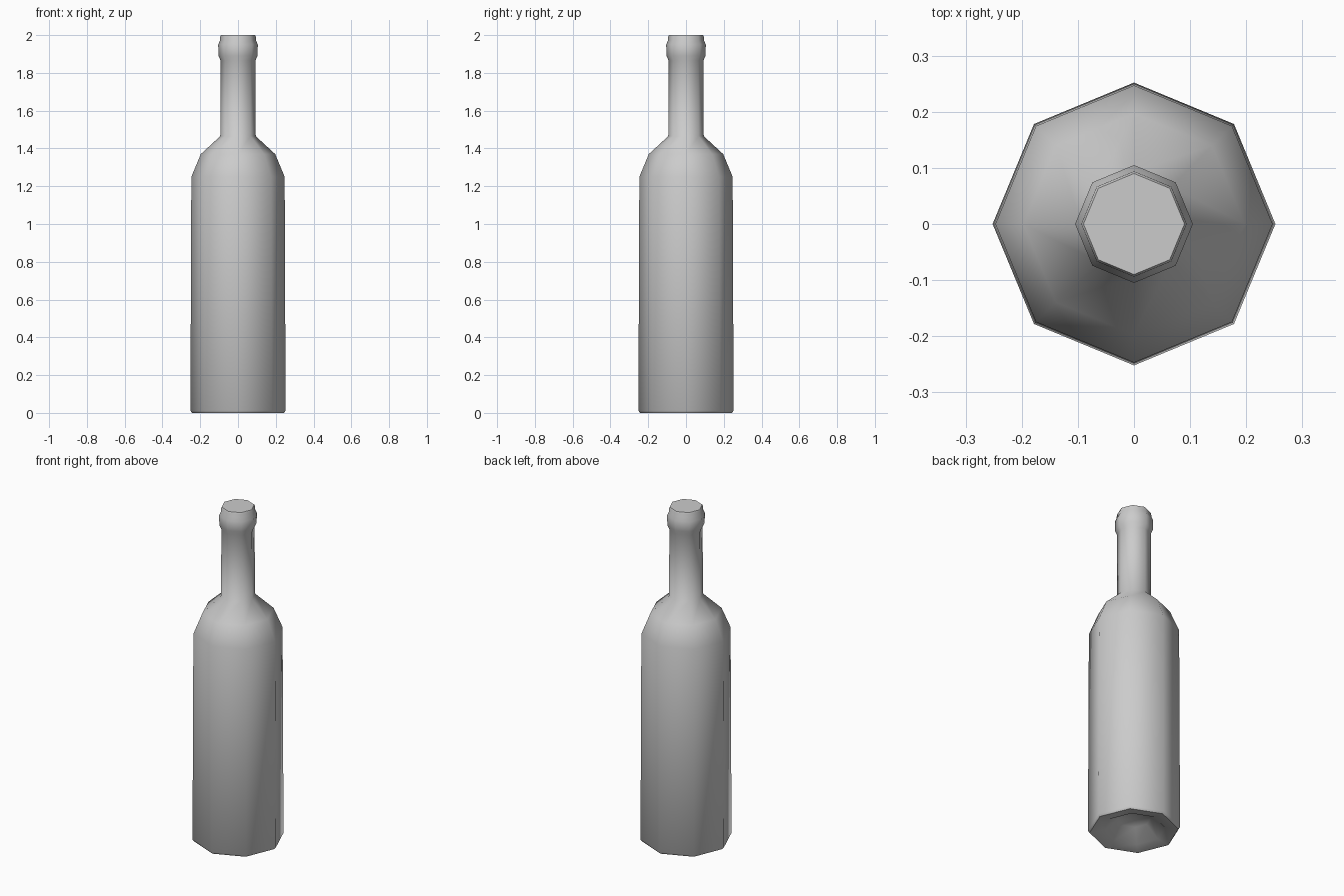
import bpy, bmesh
from math import cos, sin, pi

if "Cube" in bpy.data.objects:
    bpy.data.objects.remove(bpy.data.objects["Cube"])

SIDES = 8


def lathe(name, profile):
    """Spin (radius, height) points into an eight-sided closed solid."""
    bm = bmesh.new()
    rings = []
    for r, z in profile:
        if r == 0:
            rings.append([bm.verts.new((0, 0, z))] * SIDES)
        else:
            rings.append([bm.verts.new((r * cos(2 * pi * i / SIDES),
                                        r * sin(2 * pi * i / SIDES), z))
                          for i in range(SIDES)])
    for a, b in zip(rings, rings[1:]):
        for i in range(SIDES):
            j = (i + 1) % SIDES
            quad = [a[i], a[j], b[j], b[i]]
            bm.faces.new(list(dict.fromkeys(quad)))
    bm.faces.new(rings[-1])  # flat mouth
    bmesh.ops.recalc_face_normals(bm, faces=bm.faces)
    mesh = bpy.data.meshes.new(name)
    bm.to_mesh(mesh)
    bm.free()
    obj = bpy.data.objects.new(name, mesh)
    bpy.context.collection.objects.link(obj)
    bpy.context.view_layer.objects.active = obj
    obj.select_set(True)
    bpy.ops.object.shade_smooth_by_angle(angle=pi / 3.2)
    obj.select_set(False)
    return obj


lathe("bottle", [
    # hollow base
    (0, 0.085), (0.09, 0.075), (0.17, 0.012), (0.243, 0.0),
    # body and shoulder
    (0.252, 0.012), (0.247, 1.25), (0.197, 1.37), (0.094, 1.465),
    # neck
    (0.092, 1.865),
    # collar and mouth
    (0.103, 1.89), (0.105, 1.95), (0.095, 1.972), (0.094, 1.992), (0.09, 2.0),
])
